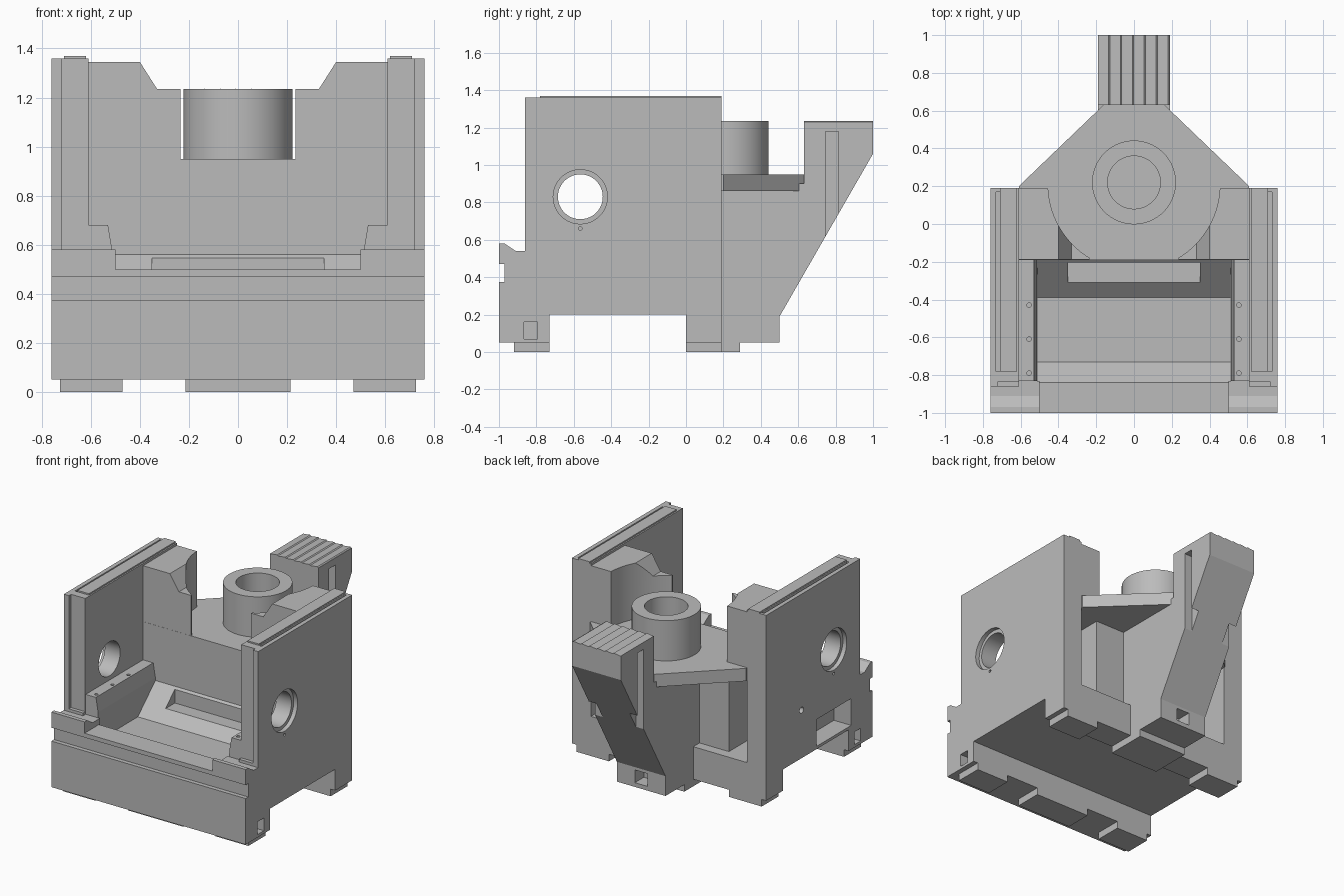
import bpy
import bmesh
import math
from mathutils import Matrix, Vector

cube = bpy.data.objects.get("Cube")
if cube:
    bpy.data.objects.remove(cube)

metal = bpy.data.materials.new("cast_grey")
metal.use_nodes = True
GREY = (0.5, 0.5, 0.5, 1)
metal.diffuse_color = GREY
metal.node_tree.nodes["Principled BSDF"].inputs["Base Color"].default_value = GREY


def finish(name, bm):
    bmesh.ops.recalc_face_normals(bm, faces=bm.faces)
    mesh = bpy.data.meshes.new(name)
    bm.to_mesh(mesh)
    bm.free()
    mesh.materials.append(metal)
    obj = bpy.data.objects.new(name, mesh)
    bpy.context.collection.objects.link(obj)
    return obj


def prism(name, axis, points, lo, hi):
    """Extrude a 2D outline along one axis; outline uses the other two axes in order."""
    bm = bmesh.new()
    verts = []
    for p in points:
        co = list(p)
        co.insert("xyz".index(axis), lo)
        verts.append(bm.verts.new(co))
    face = bm.faces.new(verts)
    ext = bmesh.ops.extrude_face_region(bm, geom=[face])
    step = Vector([hi - lo if a == axis else 0 for a in "xyz"])
    moved = [g for g in ext["geom"] if isinstance(g, bmesh.types.BMVert)]
    bmesh.ops.translate(bm, vec=step, verts=moved)
    return finish(name, bm)


def box(name, x, y, z):
    return prism(name, "z", [(x[0], y[0]), (x[1], y[0]), (x[1], y[1]), (x[0], y[1])], *z)


def cylinder(name, axis, center, radius, length, sides=48):
    bm = bmesh.new()
    bmesh.ops.create_cone(bm, cap_ends=True, segments=sides, radius1=radius,
                          radius2=radius, depth=length)
    turn = {"z": Matrix(), "x": Matrix.Rotation(math.pi / 2, 4, "Y")}[axis]
    bmesh.ops.transform(bm, matrix=Matrix.Translation(center) @ turn, verts=bm.verts)
    return finish(name, bm)


def cut(obj, *cutters):
    for cutter in cutters:
        mod = obj.modifiers.new("cut", "BOOLEAN")
        mod.operation = "DIFFERENCE"
        mod.solver = "EXACT"
        mod.object = cutter
        bpy.context.view_layer.objects.active = obj
        bpy.ops.object.modifier_apply(modifier=mod.name)
        bpy.data.objects.remove(cutter)


def smooth(obj):
    bpy.ops.object.select_all(action="DESELECT")
    obj.select_set(True)
    bpy.context.view_layer.objects.active = obj
    bpy.ops.object.shade_smooth_by_angle(angle=math.radians(30))


def span(side, a, b):
    return tuple(sorted((side * a, side * b)))


# Shared outlines of the grooved front and the arched underside
FRONT = [(-1, .05), (-1, .375), (-.97, .375), (-.97, .47), (-1, .47)]
UNDER = [(.19, .05), (0, .05), (0, .2), (-.73, .2), (-.73, .05)]

# Bed with front bar, trough, sloped apron and cross wall
bed = prism("bed", "x", FRONT + [
    (-1, .5), (-.84, .5), (-.73, .38), (-.39, .38), (-.19, .56), (-.19, .93),
    (-.12, .93), (-.12, .28), (.19, .28)] + UNDER, -.61, .61)
cut(bed, box("apron_recess", (-.35, .35), (-.31, -.205), (.45, .7)))

# Deck, rear body and tube
prism("deck", "z", [(-.61, -.19), (.61, -.19), (.61, .2), (.12, .67),
                    (-.12, .67), (-.61, .2)], .86, .95)
box("rear_body", (-.42, .42), (-.15, .12), (.21, .9))
tube = cylinder("tube", "z", (0, .22, 1.085), .222, .3, 64)
cut(tube, cylinder("bore", "z", (0, .22, 1.15), .14, .36))
smooth(tube)

# Rear column with side slots, foot pocket and top pin hole
column = prism("rear_column", "x", [
    (.05, .05), (.5, .05), (.5, .19), (1, 1.06), (1, 1.23), (.63, 1.23),
    (.63, .9), (.05, .9)], -.19, .19)
cut(column,
    box("slot_a", (.13, .25), (.745, .815), (.5, 1.18)),
    box("slot_b", (-.25, -.13), (.745, .815), (.5, 1.18)),
    box("foot_pocket", (-.05, .05), (.4, .6), (.08, .17)))

# Shallow ridges across the column top
for i in range(6):
    x = -.19 + i * .063
    prism("column_ridge", "y", [(x, 1.229), (x + .063, 1.229), (x + .055, 1.236)], .63, 1)
pin = cylinder("pin_hole", "z", (.155, .88, 1.23), .014, .06, 16)
cut(column, pin)

for side, tag in ((1, "left"), (-1, "right")):
    # Side wall with bearing hole, top groove and stepped front edge
    wall = prism(tag + "_wall", "x", FRONT + [
        (-1, .58), (-.97, .58), (-.91, .54), (-.86, .54), (-.86, 1.36),
        (.19, 1.36)] + UNDER, *span(side, .61, .76))
    cut(wall,
        cylinder("bearing_hole", "x", (side * .68, -.565, .83), .12, .4),
        cylinder("counterbore", "x", (side * .8, -.565, .83), .145, .14),
        cylinder("drain_hole", "x", (side * .76, -.565, .66), .01, .06, 12),
        box("front_step", span(side, .55, .72), (-.9, -.835), (.56, 1.5)),
        box("top_groove", span(side, .71, .73), (-.78, .17), (1.33, 1.5)),
        box("foot_socket", span(side, .66, .8), (-.865, -.795), (.07, .16)))
    if side < 0:
        cut(wall,
            box("window", (-.8, -.625), (-.76, -.37), (.22, .41)),
            cylinder("port", "x", (-.76, -.205, .54), .022, .1, 16))
    smooth(wall)

    # Raised strip on the wall top
    box(tag + "_top_rail", span(side, .62, .709), (-.78, .19), (1.35, 1.37))

    # Shoulder at the end of the front bar
    prism(tag + "_shoulder", "x", FRONT[-1:] + [
        (-1, .58), (-.97, .58), (-.91, .54), (-.83, .54), (-.83, .47)],
        *span(side, .5, .61))

    # Inner ledge with bolt holes
    ledge = prism(tag + "_ledge", "y", [
        (side * .62, .36), (side * .51, .36), (side * .513, .58),
        (side * .53, .68), (side * .62, .68)], -.83, -.18)
    cut(ledge, *[cylinder("bolt", "z", (side * .555, y, .68), .012, .06, 12)
                 for y in (-.43, -.61, -.79)])

    # Saddle block hollowed around the tube
    saddle = prism(tag + "_saddle", "y", [
        (side * .62, .92), (side * .62, 1.345), (side * .4, 1.345),
        (side * .33, 1.235), (side * .235, 1.235), (side * .235, .92)], -.189, .189)
    cut(saddle, cylinder("saddle_sweep", "z", (0, .21, 1.2), .455, .8, 96))
    smooth(saddle)

    # Outer feet
    box(tag + "_front_foot", span(side, .47, .725), (-.92, -.73), (0, .06))
    box(tag + "_rear_foot", span(side, .47, .725), (0, .19), (0, .06))

# Middle feet
box("front_middle_foot", (-.215, .215), (-.92, -.73), (0, .06))
box("rear_middle_foot", (-.19, .19), (0, .29), (0, .06))
